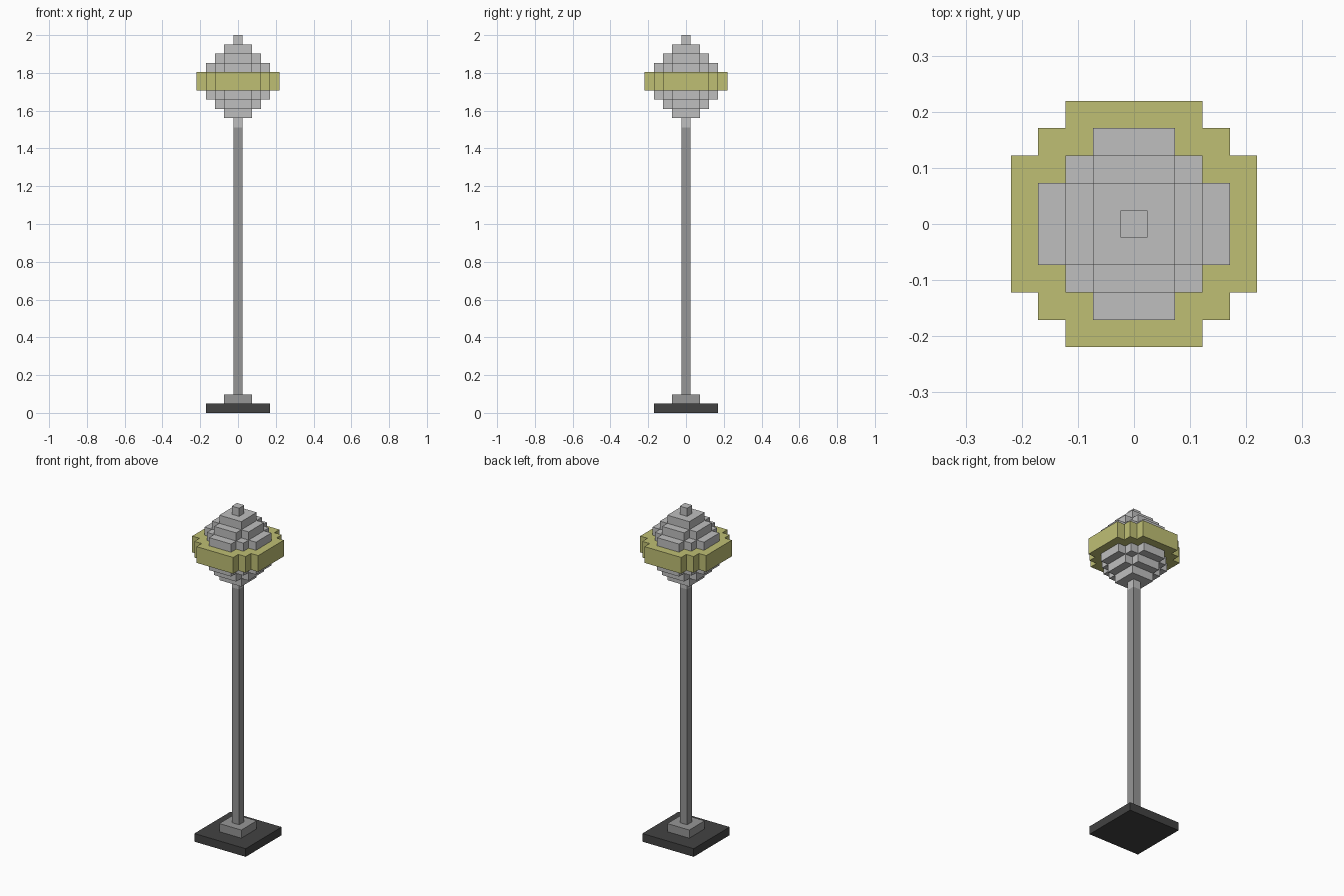
import bpy
import bmesh
from mathutils import Matrix

if "Cube" in bpy.data.objects:
    bpy.data.objects.remove(bpy.data.objects["Cube"])

U = 2 / 41  # size of one block


def material(name, rgb):
    linear = [((c / 255 + 0.055) / 1.055) ** 2.4 for c in rgb]
    mat = bpy.data.materials.new(name)
    mat.use_nodes = True
    mat.diffuse_color = (*linear, 1)
    mat.node_tree.nodes["Principled BSDF"].inputs["Base Color"].default_value = (*linear, 1)
    return mat


light_grey = material("light grey", (191, 191, 191))
mid_grey = material("mid grey", (150, 150, 150))
dark_grey = material("dark grey", (66, 66, 66))
yellow = material("dull yellow", (191, 191, 116))

# Stepped plans: outline corners of one quarter, in blocks
TIP = [(0.5, 0.5)]
SMALL = [(1.5, 1.5)]
MEDIUM = [(2.5, 1.5), (1.5, 1.5), (1.5, 2.5)]
LARGE = [(3.5, 1.5), (2.5, 1.5), (2.5, 2.5), (1.5, 2.5), (1.5, 3.5)]
WIDE = [(4.5, 2.5), (3.5, 2.5), (3.5, 3.5), (2.5, 3.5), (2.5, 4.5)]
FOOT = [(3.5, 3.5)]


def slab(name, quarter, bottom, top, mat):
    """Upright prism whose plan is the quarter outline turned four times."""
    outline = []
    for _ in range(4):
        outline += quarter
        quarter = [(-y, x) for x, y in quarter]
    bm = bmesh.new()
    base = bm.faces.new([bm.verts.new((x, y, bottom)) for x, y in outline])
    raised = bmesh.ops.extrude_face_region(bm, geom=[base], use_keep_orig=True)["geom"]
    verts = [v for v in raised if isinstance(v, bmesh.types.BMVert)]
    bmesh.ops.translate(bm, verts=verts, vec=(0, 0, top - bottom))
    bmesh.ops.recalc_face_normals(bm, faces=bm.faces)
    bm.transform(Matrix.Scale(U, 4))
    mesh = bpy.data.meshes.new(name)
    bm.to_mesh(mesh)
    bm.free()
    mesh.materials.append(mat)
    obj = bpy.data.objects.new(name, mesh)
    bpy.context.collection.objects.link(obj)


# Stand
slab("base_plate", FOOT, 0, 1, dark_grey)
slab("pole_collar", SMALL, 1, 2, mid_grey)
slab("pole", TIP, 2, 31, mid_grey)

# Lamp head: matching layers below and above the yellow band
for i, plan in enumerate([TIP, SMALL, MEDIUM, LARGE]):
    slab(f"lower_head_layer_{i + 1}", plan, 31 + i, 32 + i, light_grey)
    slab(f"upper_head_layer_{i + 1}", plan, 40 - i, 41 - i, light_grey)
slab("head_band", WIDE, 35, 37, yellow)
